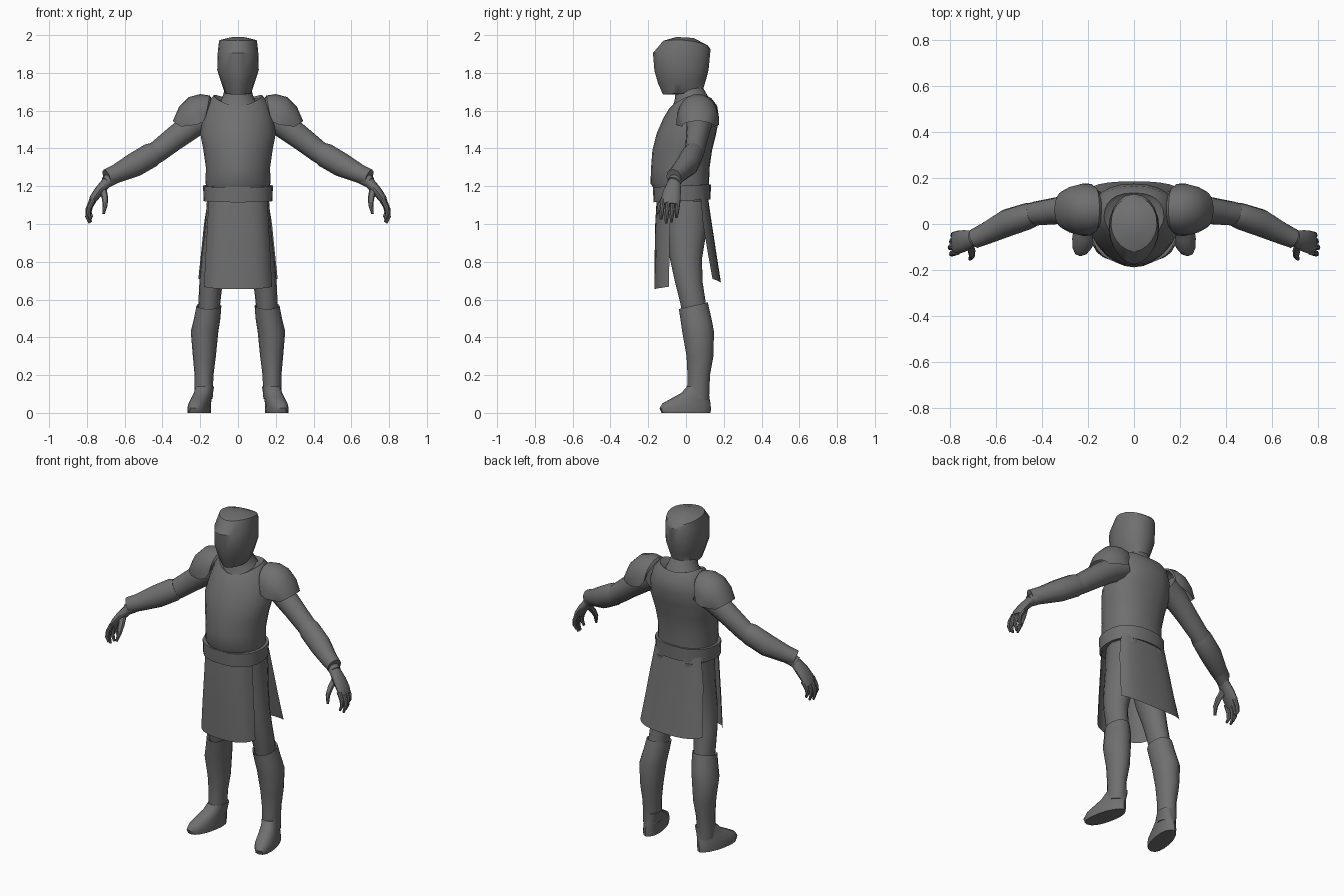
import bpy, bmesh, math
from mathutils import Vector

steel = bpy.data.materials.new("dark_grey")
steel.diffuse_color = (0.16, 0.16, 0.16, 1)


def skin(name, rings, closed=True, caps=True, mirror=False, angle=42):
    """Join rows of points into one smooth surface."""
    bm = bmesh.new()
    rows = [[bm.verts.new(p) for p in r] for r in rings]
    n = len(rows[0])
    for a, b in zip(rows, rows[1:]):
        for i in range(n if closed else n - 1):
            j = (i + 1) % n
            bm.faces.new((a[i], a[j], b[j], b[i]))
    if closed and caps:
        bm.faces.new(rows[0])
        bm.faces.new(rows[-1])
    bmesh.ops.recalc_face_normals(bm, faces=bm.faces)
    me = bpy.data.meshes.new(name)
    bm.to_mesh(me)
    bm.free()
    me.materials.append(steel)
    me.shade_smooth()
    me.set_sharp_from_angle(angle=math.radians(angle))
    ob = bpy.data.objects.new(name, me)
    bpy.context.collection.objects.link(ob)
    if mirror:
        m = ob.modifiers.new("mirror", 'MIRROR')
        m.use_mirror_merge = False
    return ob


def spow(v, e):
    return math.copysign(abs(v) ** e, v)


def ring(yf, zf, yb, zb, rx, cx=0, lift=0, ef=1, eb=1, n=20):
    """Oval through a front and a back point; ef / eb shape its two halves."""
    pts = []
    for i in range(n):
        t = 2 * math.pi * i / n
        c, s = math.cos(t), math.sin(t)
        e = ef if c > 0 else eb
        k = spow(c, e)
        pts.append(Vector((cx + rx * spow(s, e),
                           (yf + yb) / 2 + k * (yf - yb) / 2,
                           (zf + zb) / 2 + k * (zf - zb) / 2 + lift * s * s)))
    return pts


def tube(name, path, n=12):
    """Mirrored limb: path of (point, half height, half depth)."""
    rings = []
    for i, (p, a, b) in enumerate(path):
        t = Vector(path[min(i + 1, len(path) - 1)][0]) - Vector(path[max(i - 1, 0)][0])
        t.normalize()
        v = Vector((0, 1, 0))
        v = (v - t * v.dot(t)).normalized()
        u = t.cross(v)
        rings.append([Vector(p) + u * a * math.cos(w) + v * b * math.sin(w)
                      for w in (2 * math.pi * k / n for k in range(n))])
    return skin(name, rings, mirror=True)


# Helmeted head with peaked face and faceted crown
skin("head", [ring(*r, ef=1.1, eb=0.9) for r in (
    (-.06, 1.685, .085, 1.70, .07), (-.122, 1.685, .087, 1.705, .07),
    (-.148, 1.745, .105, 1.76, .09), (-.167, 1.81, .12, 1.82, .11),
    (-.175, 1.905, .13, 1.925, .107), (-.12, 1.97, .115, 1.945, .10, 0, .015),
    (-.05, 1.99, .04, 1.985, .04))], angle=35)
skin("neck", [ring(*r) for r in (
    (-.075, 1.61, .14, 1.63, .13), (-.06, 1.655, .12, 1.67, .085),
    (-.055, 1.70, .085, 1.73, .07))])

# Breastplate with a slight centre ridge
skin("breastplate", [ring(*r, ef=1.08, eb=.85, n=24) for r in (
    (-.165, 1.18, .12, 1.18, .165), (-.188, 1.215, .122, 1.22, .172),
    (-.185, 1.30, .125, 1.30, .17), (-.178, 1.39, .138, 1.39, .183),
    (-.155, 1.48, .16, 1.48, .20), (-.12, 1.56, .175, 1.56, .188),
    (-.09, 1.61, .165, 1.625, .165, 0, .02),
    (-.075, 1.625, .135, 1.665, .13, 0, .035),
    (-.06, 1.62, .12, 1.65, .11, 0, .03))])

# Belt: hollow band, lower at the front
skin("belt", [ring(*r, ef=.85, eb=.85, n=24) for r in (
    (-.15, 1.12, .11, 1.135, .155), (-.172, 1.115, .13, 1.13, .182),
    (-.175, 1.195, .132, 1.21, .185), (-.15, 1.195, .11, 1.21, .155))])

# Pelvis
skin("pelvis", [ring(*r) for r in (
    (-.04, .92, .06, .92, .05), (-.09, .99, .10, .99, .14),
    (-.11, 1.07, .115, 1.07, .162), (-.12, 1.17, .115, 1.17, .162))])


def panel(name, rows, cols=10):
    """Curved cloth: rows of (half width, middle y, edge y, middle z, edge z)."""
    grid = []
    for w, ym, ye, zm, ze in rows:
        us = [2 * i / cols - 1 for i in range(cols + 1)]
        grid.append([Vector((w * math.sin(u * 1.3) / math.sin(1.3),
                             ym + (ye - ym) * abs(u) ** 2.5,
                             zm + (ze - zm) * u * u)) for u in us])
    skin(name, grid, closed=False)


# Cloth panels below the belt
panel("front_skirt", [(.155, -.155, -.085, 1.14, 1.15), (.162, -.163, -.085, 1.0, 1.0),
                      (.172, -.166, -.088, .83, .83), (.18, -.167, -.09, .655, .668)])
panel("back_skirt", [(.155, .115, .075, 1.15, 1.16), (.18, .137, .09, 1.0, 1.0),
                     (.195, .16, .115, .85, .85), (.21, .185, .14, .69, .71)])

# Thighs
skin("thighs", [ring(*r, n=16) for r in (
    (-.105, 1.12, .12, 1.12, .08, .085), (-.102, .97, .11, .97, .086, .09),
    (-.086, .82, .085, .82, .075, .118), (-.06, .70, .087, .70, .062, .142),
    (-.03, .58, .105, .58, .058, .152), (-.02, .53, .11, .53, .05, .155))], mirror=True)

# Tall boots with a notched top edge
skin("boots", [ring(*r, n=16) for r in (
    (.005, .08, .122, .07, .048, .182), (.008, .20, .127, .20, .05, .18),
    (.003, .30, .145, .30, .061, .178), (-.02, .43, .148, .43, .073, .177),
    (-.03, .50, .135, .50, .070, .163), (-.038, .55, .115, .585, .066, .154),
    (-.022, .54, .10, .57, .054, .154))], mirror=True)

# Feet, with toes turned outward
foot = [ring(*r, ef=.85, n=16) for r in (
    (-.13, 0, .13, 0, .055, .198), (-.14, .025, .132, .02, .055, .198),
    (-.125, .05, .13, .05, .053, .196), (-.075, .078, .125, .075, .05, .192),
    (-.025, .105, .122, .10, .048, .187), (.005, .14, .122, .14, .047, .181))]
for r in foot:
    for p in r:
        p.x -= .2 * min(p.y - .03, .08)
skin("feet", foot, mirror=True)

# Arms, bracers and hands
tube("arms", [((.16, .075, 1.57), .075, .075), ((.24, .07, 1.525), .07, .068),
              ((.34, .057, 1.45), .063, .058), ((.43, .045, 1.38), .058, .052),
              ((.54, .01, 1.315), .055, .052), ((.64, -.04, 1.26), .04, .04),
              ((.70, -.065, 1.22), .032, .035)])
tube("bracers", [((.435, .042, 1.38), .056, .052), ((.46, .034, 1.365), .065, .058),
                 ((.55, .005, 1.312), .064, .06), ((.64, -.04, 1.268), .05, .048),
                 ((.695, -.065, 1.247), .044, .042), ((.69, -.063, 1.249), .033, .034)])
tube("palms", [((.665, -.055, 1.24), .03, .032), ((.70, -.064, 1.215), .028, .036),
               ((.735, -.073, 1.175), .026, .047), ((.765, -.08, 1.135), .022, .05),
               ((.782, -.083, 1.105), .014, .045)])
for i, tip in enumerate((1.025, 1.005, 1.01, 1.035)):
    y = -.122 + .027 * i
    x = .79 - .006 * abs(i - 1)
    drop = 1.12 - tip
    tube("finger_%d" % (i + 1), [
        ((x - .018, y, 1.13), .014, .013), ((x + .004, y - .004, 1.12 - drop * .35), .013, .012),
        ((x + .008, y - .008, 1.12 - drop * .7), .011, .011),
        ((x - .005, y - .01, tip), .007, .007)], n=8)
tube("thumbs", [((.715, -.085, 1.18), .02, .018), ((.705, -.115, 1.14), .017, .016),
                ((.703, -.138, 1.10), .013, .013), ((.712, -.153, 1.055), .007, .007)], n=8)


def arch(xt, zt, xb, zb, hw, n=12):
    """Half hoop over the shoulder."""
    out = []
    for i in range(n + 1):
        a = math.pi * i / n
        s = math.sin(a) ** .85
        out.append(Vector((xb + (xt - xb) * s, .062 - hw * math.cos(a), zb + (zt - zb) * s)))
    return out


# Shoulder plates
skin("shoulder_plates", [arch(*a) for a in (
    (.14, 1.665, .165, 1.59, .085), (.15, 1.68, .17, 1.57, .098),
    (.20, 1.688, .185, 1.54, .112), (.26, 1.672, .22, 1.525, .114),
    (.312, 1.62, .265, 1.52, .102), (.345, 1.545, .30, 1.515, .082))],
    closed=False, mirror=True)
